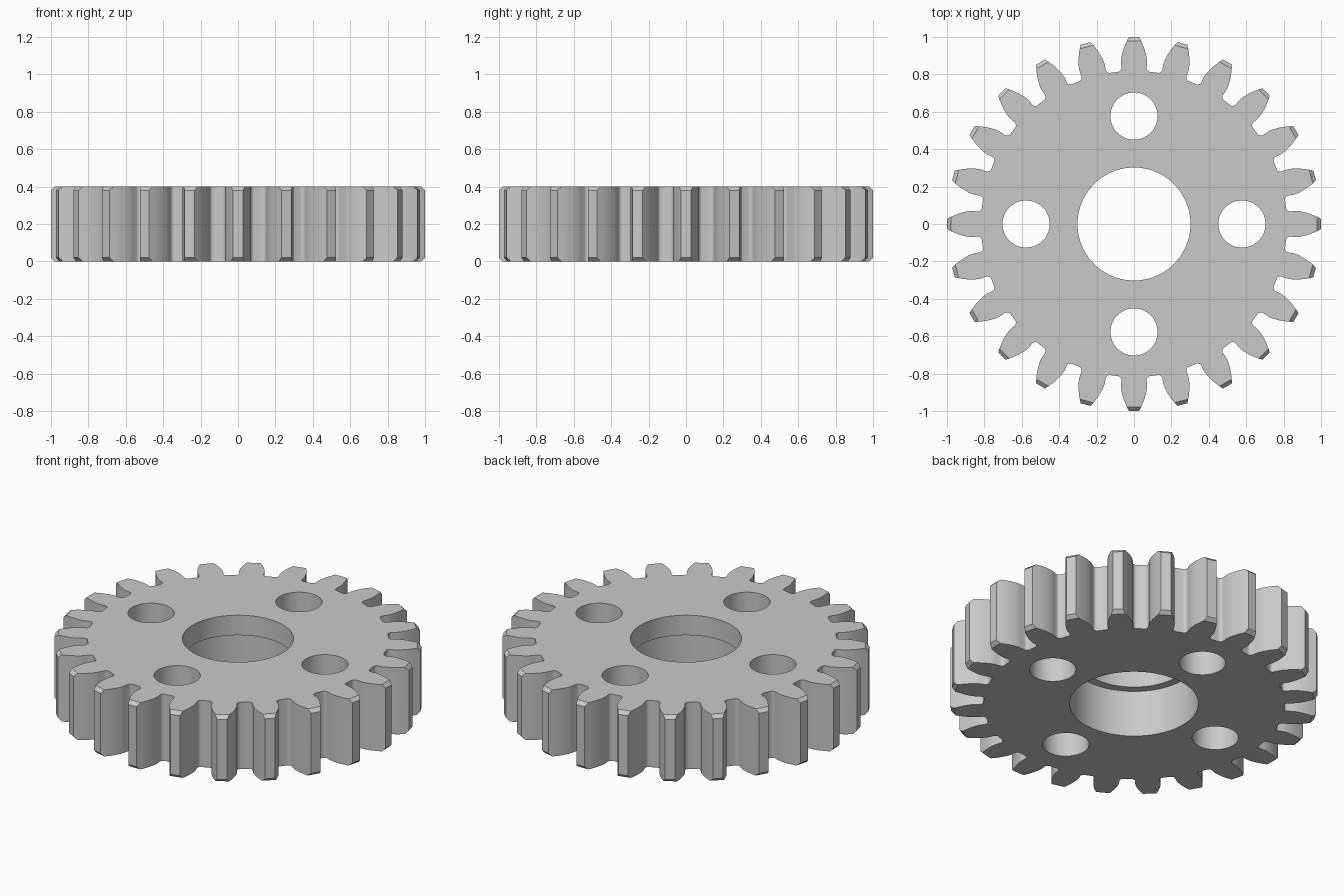
import bpy, bmesh, math

if "Cube" in bpy.data.objects:
    bpy.data.objects.remove(bpy.data.objects["Cube"])

TEETH = 24
HEIGHT, CHAMFER = 0.40, 0.02
R_TIP, R_PITCH, R_ROOT = 1.0, 0.923, 0.818
R_BASE = R_PITCH * math.cos(math.radians(20))
FILLET = 0.02


def inv(a):
    return math.tan(a) - a


def half_angle(r):
    """Half the angular tooth thickness of an involute tooth at radius r."""
    a = math.acos(min(1, R_BASE / r))
    return math.pi / (2 * TEETH) + inv(math.radians(20)) - inv(a)


def gear_outline(tip):
    """Closed list of points around all teeth, with the tips at radius tip."""
    half = [(tip, half_angle(tip))]
    for r in (0.972, 0.95, 0.925, 0.90, 0.88, R_BASE):
        half.append((r, half_angle(r)))
    base = half_angle(R_BASE)
    for i in range(5):                       # root fillet
        t = i / 4 * math.pi / 2
        half.append((R_ROOT + FILLET * (1 - math.sin(t)),
                     base + FILLET * (1 - math.cos(t)) / R_ROOT))
    pts = []
    for k in range(TEETH):
        c = 2 * math.pi * k / TEETH
        tooth = [(r, -a) for r, a in reversed(half)] + half
        pts += [(r * math.cos(c + a), r * math.sin(c + a)) for r, a in tooth]
    return pts


def circle(cx, cy, r, n):
    return [(cx + r * math.cos(2 * math.pi * i / n),
             cy + r * math.sin(2 * math.pi * i / n)) for i in range(n)]


bm = bmesh.new()


def loop(pts, z):
    return [bm.verts.new((x, y, z)) for x, y in pts]


def bridge(a, b):
    n = len(a)
    for i in range(n):
        j = (i + 1) % n
        bm.faces.new((a[i], a[j], b[j], b[i]))


def cap(loops, up):
    edges = []
    for l in loops:
        edges += [bm.edges.get((l[i - 1], l[i])) for i in range(len(l))]
    bmesh.ops.triangle_fill(bm, edges=edges, use_beauty=True, normal=(0, 0, up))


# toothed rim with chamfered tips
full, cut = gear_outline(R_TIP), gear_outline(R_TIP - CHAMFER)
rim = [loop(cut, 0), loop(full, CHAMFER),
       loop(full, HEIGHT - CHAMFER), loop(cut, HEIGHT)]
for a, b in zip(rim, rim[1:]):
    bridge(a, b)
bottom, top = [rim[0]], [rim[-1]]

# centre bore, wider below a ledge
wide, narrow = circle(0, 0, 0.35, 96), circle(0, 0, 0.302, 96)
bore = [loop(wide, 0), loop(wide, 0.28), loop(narrow, 0.28), loop(narrow, HEIGHT)]
for a, b in zip(bore, bore[1:]):
    bridge(a, b)
bottom.append(bore[0])
top.append(bore[-1])

# four through holes
for k in range(4):
    a = k * math.pi / 2
    pts = circle(0.577 * math.cos(a), 0.577 * math.sin(a), 0.126, 56)
    lo, hi = loop(pts, 0), loop(pts, HEIGHT)
    bridge(lo, hi)
    bottom.append(lo)
    top.append(hi)

# flat faces
cap(bottom, -1)
cap(top, 1)
bmesh.ops.recalc_face_normals(bm, faces=bm.faces)

mesh = bpy.data.meshes.new("spur_gear")
bm.to_mesh(mesh)
bm.free()
gear = bpy.data.objects.new("spur_gear", mesh)
bpy.context.collection.objects.link(gear)

mat = bpy.data.materials.new("plain grey")
mat.diffuse_color = (0.59, 0.59, 0.59, 1)
mat.use_nodes = True
mat.node_tree.nodes["Principled BSDF"].inputs["Base Color"].default_value = mat.diffuse_color
mesh.materials.append(mat)

bpy.context.view_layer.objects.active = gear
gear.select_set(True)
bpy.ops.object.shade_smooth_by_angle(angle=math.radians(28))
